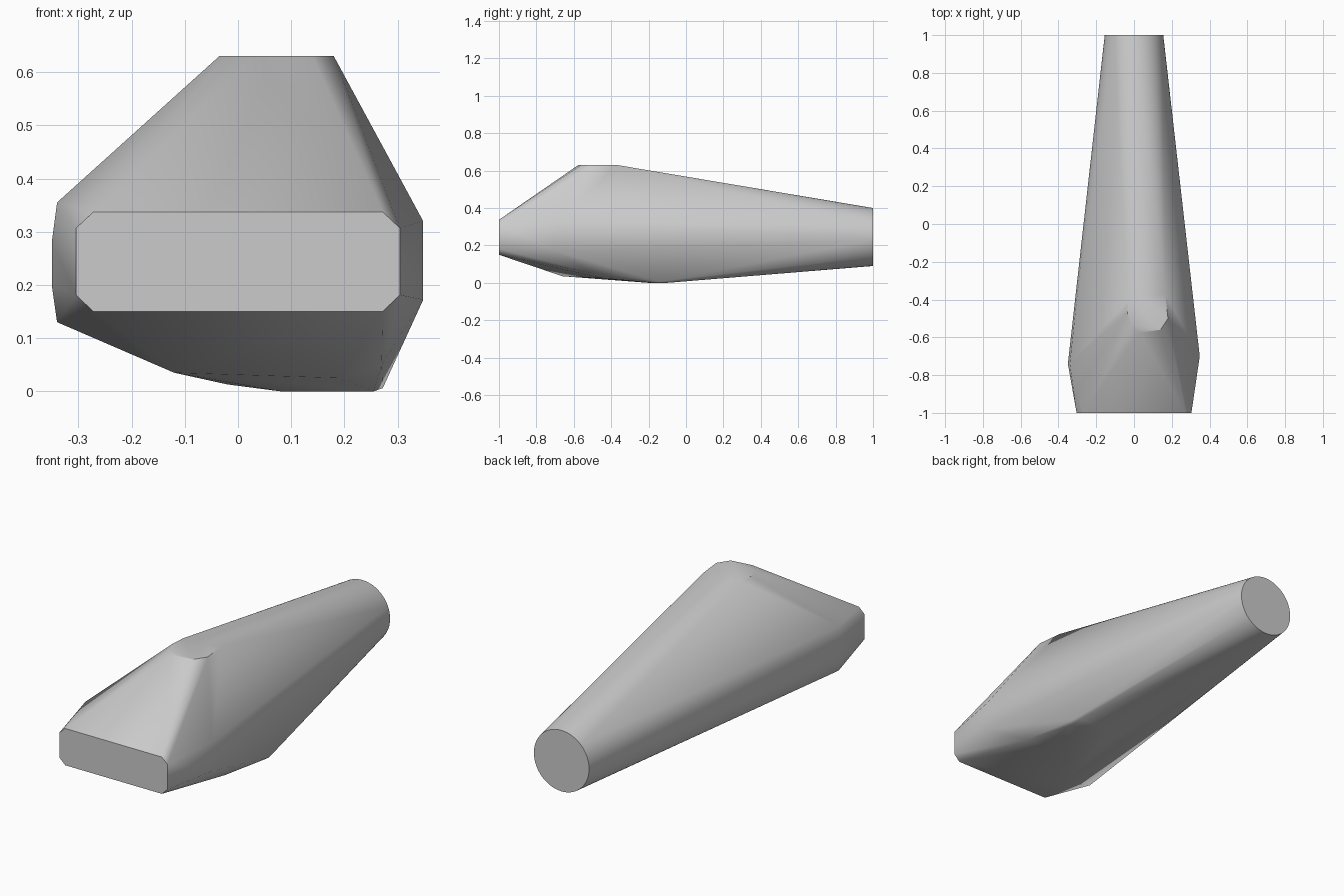
import bpy, bmesh, math
from mathutils import Vector

cube = bpy.data.objects.get("Cube")
if cube:
    bpy.data.objects.remove(cube, do_unlink=True)

grey = bpy.data.materials.new("plain_grey")
grey.use_nodes = True
grey.diffuse_color = (0.6, 0.6, 0.6, 1)
grey.node_tree.nodes["Principled BSDF"].inputs["Base Color"].default_value = grey.diffuse_color

# Round rear end
SIDES = 64
RADIUS, AXIS = 0.155, 0.245
points = []
for i in range(SIDES):
    a = math.tau * i / SIDES
    points.append((RADIUS * math.cos(a), 1, AXIS + RADIUS * math.sin(a)))

# Chamfered front plate, mirrored left and right
for s in (-1, 1):
    points += [(s * x, -1, z) for x, z in
               ((0.272, 0.15), (0.304, 0.181), (0.304, 0.307), (0.272, 0.337))]

# Flat crest on top
points += [(x, y, 0.63) for x, y in
           ((0.03, -0.575), (0.14, -0.56), (0.18, -0.5), (0.165, -0.37),
            (-0.03, -0.4), (-0.035, -0.47), (-0.01, -0.54))]

# Cheeks on both sides
points += [(-0.34, -0.74, 0.355), (-0.35, -0.74, 0.28),
           (-0.35, -0.74, 0.2), (-0.34, -0.74, 0.13)]
points += [(0.348, -0.7, 0.32), (0.348, -0.7, 0.172)]

# Off-centre keel
points += [(-0.12, -0.66, 0.035), (-0.02, -0.34, 0.013), (0.08, -0.2, 0),
           (0.1, -0.1, 0), (0.255, -0.1, 0), (0.255, -0.18, 0),
           (0.272, -0.14, 0.006), (0.27, -0.49, 0.05), (0.19, -0.45, 0.025)]

# Wrap the sections into one tapered shell
bm = bmesh.new()
for p in points:
    bm.verts.new(p)
hull = bmesh.ops.convex_hull(bm, input=bm.verts[:])
loose = {g for g in hull["geom_interior"] + hull["geom_unused"]
         if isinstance(g, bmesh.types.BMVert)}
bmesh.ops.delete(bm, geom=list(loose), context="VERTS")
bmesh.ops.dissolve_limit(bm, angle_limit=math.radians(0.5),
                         verts=bm.verts[:], edges=bm.edges[:])
bmesh.ops.recalc_face_normals(bm, faces=bm.faces[:])


def is_flat_cap(face):
    return abs(face.normal.y) > 0.99 or face.normal.z > 0.999


# Soft shell, crisp rims around the flat caps
for f in bm.faces:
    f.smooth = True
for e in bm.edges:
    if e.calc_face_angle(0) > math.radians(30) and any(map(is_flat_cap, e.link_faces)):
        e.smooth = False

mesh = bpy.data.meshes.new("tapered_body")
bm.to_mesh(mesh)
bm.free()
mesh.materials.append(grey)
body = bpy.data.objects.new("tapered_body", mesh)
bpy.context.collection.objects.link(body)
